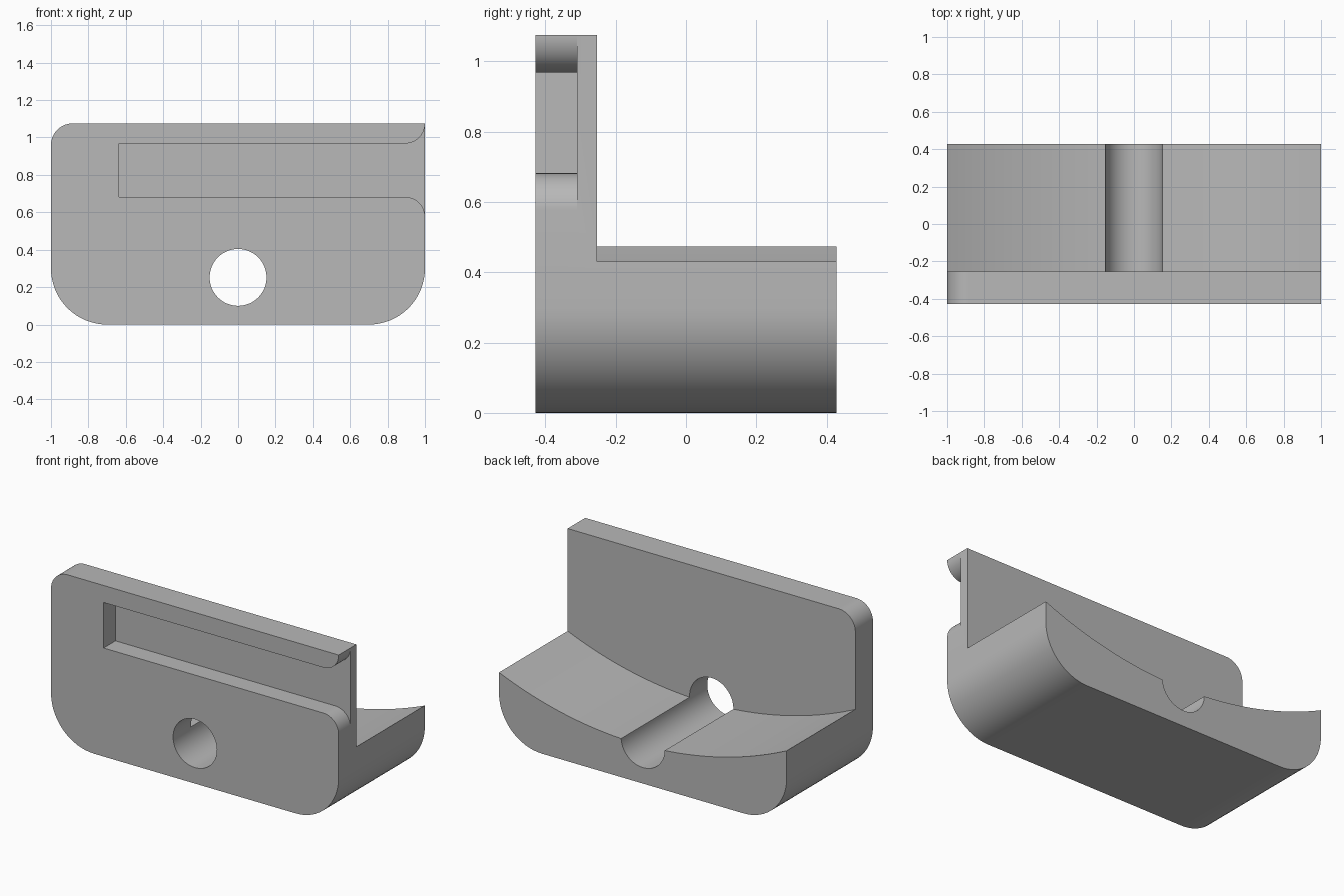
import bpy
import bmesh
from math import sin, cos, asin, sqrt, pi, radians

cube = bpy.data.objects.get("Cube")
if cube:
    bpy.data.objects.remove(cube, do_unlink=True)

FRONT, BACK = -0.428, 0.428
WALL_BACK, SLOT_FLOOR = -0.253, -0.31
HEIGHT, OUT = 1.075, 1.2

grey = bpy.data.materials.new("plain grey")
grey.use_nodes = True
colour = (0.48, 0.48, 0.48, 1)
grey.diffuse_color = colour
grey.node_tree.nodes["Principled BSDF"].inputs["Base Color"].default_value = colour


def arc(cx, cz, r, start, end, steps=16):
    """Points on an arc in the xz plane, angles in degrees."""
    angles = [radians(start + (end - start) * i / steps) for i in range(steps + 1)]
    return [(cx + r * cos(a), cz + r * sin(a)) for a in angles]


def extrude(name, profile, y0, y1):
    """Solid from an xz profile swept along y."""
    bm = bmesh.new()
    face = bm.faces.new([bm.verts.new((x, y0, z)) for x, z in profile])
    swept = bmesh.ops.extrude_face_region(bm, geom=[face])["geom"]
    verts = [v for v in swept if isinstance(v, bmesh.types.BMVert)]
    bmesh.ops.translate(bm, verts=verts, vec=(0, y1 - y0, 0))
    bmesh.ops.recalc_face_normals(bm, faces=bm.faces)
    mesh = bpy.data.meshes.new(name)
    bm.to_mesh(mesh)
    bm.free()
    mesh.materials.append(grey)
    obj = bpy.data.objects.new(name, mesh)
    bpy.context.scene.collection.objects.link(obj)
    return obj


# Outline of the bracket: big lower corners, one small upper corner
corner, small = 0.3, 0.115
outline = (arc(-1 + corner, corner, corner, 180, 270)
           + arc(1 - corner, corner, corner, 270, 360)
           + [(1, HEIGHT)]
           + arc(-1 + small, HEIGHT - small, small, 90, 180))
bracket = extrude("bracket", outline, FRONT, BACK)

# Space above the dished shelf
radius, dip_x, dip_z = 2.47, 0.048, 0.24
half = asin(1.15 / radius) * 180 / pi
dish = arc(dip_x, dip_z + radius, radius, 270 - half, 270 + half, 48)
dish += [(dish[-1][0], HEIGHT + 0.2), (dish[0][0], HEIGHT + 0.2)]
shelf_cutter = extrude("shelf_cutter", dish, WALL_BACK, OUT)

# Round bore through wall and shelf
bore_cutter = extrude("bore_cutter", arc(0, 0.252, 0.152, 0, 360, 64)[:-1], -OUT, OUT)

# Slot in the front, flared where it opens at the side
low, high, flare = 0.682, 0.968, 0.106
slot = ([(-0.635, high), (-0.635, low)]
        + arc(1 - flare, low - flare, flare, 90, 0)
        + [(OUT, low - flare), (OUT, high + flare)]
        + arc(1 - flare, high + flare, flare, 0, -90))
slot_cutter = extrude("slot_cutter", slot, -OUT, SLOT_FLOOR)

# Cut, bake the result and remove the cutters
cutters = [shelf_cutter, bore_cutter, slot_cutter]
for cutter in cutters:
    cutter.hide_render = True
    mod = bracket.modifiers.new(cutter.name, "BOOLEAN")
    mod.operation, mod.solver, mod.object = "DIFFERENCE", "EXACT", cutter
bpy.context.view_layer.update()
graph = bpy.context.evaluated_depsgraph_get()
result = bpy.data.meshes.new_from_object(bracket.evaluated_get(graph))
bracket.modifiers.clear()
bracket.data = result
for cutter in cutters:
    bpy.data.objects.remove(cutter, do_unlink=True)

# Smooth the rounded surfaces, keep the edges crisp
bpy.ops.object.select_all(action="DESELECT")
bracket.select_set(True)
bpy.context.view_layer.objects.active = bracket
bpy.ops.object.shade_smooth_by_angle(angle=radians(25))
